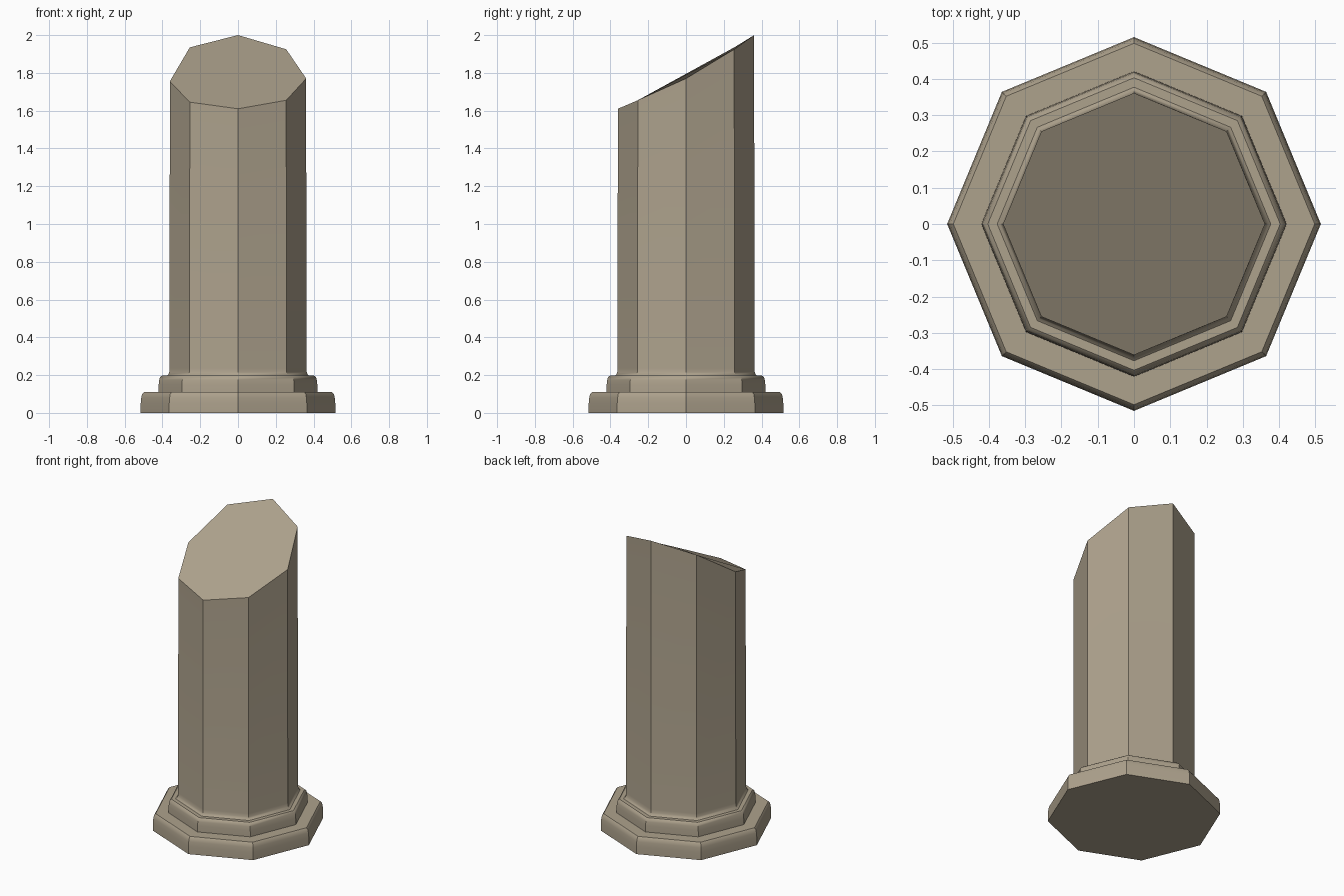
import bpy, bmesh, math

cube = bpy.data.objects.get("Cube")
if cube:
    bpy.data.objects.remove(cube, do_unlink=True)

SIDES = 8

stone = bpy.data.materials.new("warm grey stone")
stone.use_nodes = True
colour = (0.42, 0.36, 0.265, 1)
stone.diffuse_color = colour
bsdf = stone.node_tree.nodes["Principled BSDF"]
bsdf.inputs["Base Color"].default_value = colour
bsdf.inputs["Roughness"].default_value = 0.9


def octagon(bm, radius, heights):
    """Ring with one corner on each axis, starting at +x."""
    return [bm.verts.new((radius * math.cos(i * math.tau / SIDES),
                          radius * math.sin(i * math.tau / SIDES), z))
            for i, z in enumerate(heights)]


# Moulded foot: two rounded steps and a small cove, as (radius, height)
profile = [(0.515, 0), (0.515, 0.05), (0.512, 0.08), (0.508, 0.098), (0.498, 0.11),
           (0.421, 0.11), (0.42, 0.15), (0.417, 0.175), (0.413, 0.188), (0.403, 0.197),
           (0.377, 0.197), (0.369, 0.204), (0.364, 0.215), (0.362, 0.235)]

# Corner heights of the broken, slanting top, counter-clockwise from +x
break_heights = [1.77, 1.925, 2.0, 1.935, 1.755, 1.645, 1.61, 1.655]

bm = bmesh.new()
rings = [octagon(bm, r, [z] * SIDES) for r, z in profile]
rings.append(octagon(bm, 0.361, break_heights))
for low, high in zip(rings, rings[1:]):
    for i in range(SIDES):
        j = (i + 1) % SIDES
        bm.faces.new((low[i], low[j], high[j], high[i]))
bm.faces.new(rings[0][::-1])
bm.faces.new(rings[-1])
bmesh.ops.recalc_face_normals(bm, faces=bm.faces)

mesh = bpy.data.meshes.new("broken_column")
bm.to_mesh(mesh)
bm.free()
mesh.materials.append(stone)
column = bpy.data.objects.new("broken_column", mesh)
bpy.context.collection.objects.link(column)

# Soft mouldings, crisp corners
bpy.ops.object.select_all(action="DESELECT")
column.select_set(True)
bpy.context.view_layer.objects.active = column
bpy.ops.object.shade_smooth_by_angle(angle=math.radians(35))
